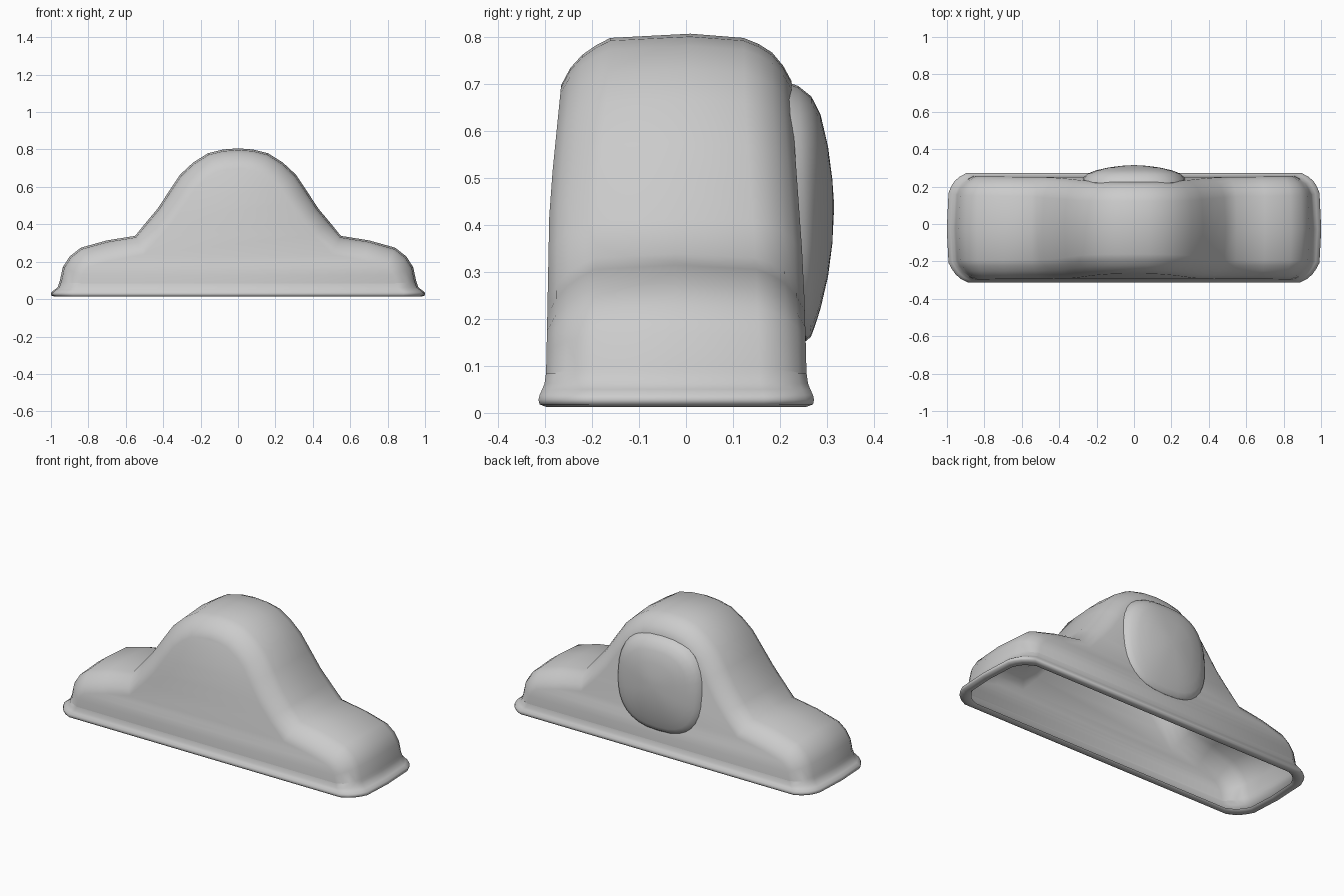
import bpy, bmesh, math
from mathutils import Vector

if "Cube" in bpy.data.objects:
    bpy.data.objects.remove(bpy.data.objects["Cube"])


def finish(bm, name, angle):
    bmesh.ops.recalc_face_normals(bm, faces=bm.faces[:])
    mesh = bpy.data.meshes.new(name)
    bm.to_mesh(mesh)
    bm.free()
    obj = bpy.data.objects.new(name, mesh)
    bpy.context.collection.objects.link(obj)
    bpy.ops.object.select_all(action='DESELECT')
    bpy.context.view_layer.objects.active = obj
    obj.select_set(True)
    bpy.ops.object.shade_smooth_by_angle(angle=math.radians(angle))
    return obj


def lerp(table, z):
    z = min(max(z, table[0][0]), table[-1][0])
    for (a, p), (b, q) in zip(table, table[1:]):
        if z <= b:
            return p + (q - p) * (z - a) / (b - a)


def bridge(bm, a, b):
    n = len(a)
    for i in range(n):
        bm.faces.new((a[i], a[(i + 1) % n], b[(i + 1) % n], b[i]))


# Hollow body: right half of the front outline, mirrored to the left
half = [(.08, .80), (.16, .78), (.24, .73), (.31, .665), (.37, .575), (.43, .483),
        (.49, .412), (.55, .338), (.70, .314), (.84, .275), (.90, .228), (.937, .17),
        (.952, .10), (.957, .085)]
outline = [Vector((-x, z)) for x, z in reversed(half)] + [Vector((0, .806))]
outline += [Vector(p) for p in half]
n = len(outline)
front_y = [(0, -.30), (.1, -.297), (.45, -.29), (.69, -.266), (.82, -.26)]
back_y = [(0, .257), (.1, .256), (.3, .25), (.65, .225), (.82, .222)]
# Rounded edge sections: side, distance in from the face, inset of the outline
sections = [(front_y, 0, .11), (front_y, .018, .073), (front_y, .042, .045),
            (front_y, .070, .025), (front_y, .10, .009), (front_y, .27, 0),
            (back_y, -.10, .009), (back_y, -.068, .022), (back_y, -.04, .040),
            (back_y, -.017, .068), (back_y, 0, .10)]
last = len(sections) - 1

bm = bmesh.new()
grid = []
for i, p in enumerate(outline):
    t = outline[min(i + 1, n - 1)] - outline[max(i - 1, 0)]
    normal = Vector((-t.y, t.x)).normalized()
    if i in (0, n - 1):
        normal = Vector((math.copysign(1, p.x), 0))
    row = []
    for table, step, inset in sections:
        q = p - normal * inset
        row.append(bm.verts.new((q.x, lerp(table, q.y) + step, q.y)))
    grid.append(row)
for a, b in zip(grid, grid[1:]):
    for k in range(last):
        bm.faces.new((a[k], a[k + 1], b[k + 1], b[k]))

# Front and back faces in horizontal strips
mid = n // 2
for k in (0, last):
    for i in range(mid):
        quad = [grid[i][k], grid[i + 1][k], grid[n - 2 - i][k], grid[n - 1 - i][k]]
        bm.faces.new(quad if i < mid - 1 else [quad[0], quad[1], quad[3]])

# Flared foot lip, rolled inward underneath around the open bottom
loop = grid[0] + grid[-1][::-1]
base = [v.co.copy() for v in loop]
cy = -.02
for sx, sy, z in [(1.008, 1.012, .062), (1.025, 1.03, .05), (1.042, 1.05, .038),
                  (1.046, 1.058, .028), (1.042, 1.05, .018), (1.02, 1.00, .013),
                  (1.0, .93, .014), (.992, .905, .022)]:
    ring = [bm.verts.new((c.x * sx, cy + (c.y - cy) * sy, z)) for c in base]
    bridge(bm, loop, ring)
    loop = ring
finish(bm, "clock_body", 60)

# Domed rounded-square cover on the back with a chamfered rim
bm = bmesh.new()
rings = []
for scale, y, tilt in [(.98, .215, .07), (1, .236, .07), (.97, .252, .05), (.89, .270, .015),
                       (.75, .286, 0), (.5, .302, 0), (.25, .311, 0)]:
    ring = []
    for j in range(32):
        a = 2 * math.pi * j / 32
        c, s = math.cos(a), math.sin(a)
        x = .275 * scale * math.copysign(abs(c) ** .78, c)
        z = .275 * scale * math.copysign(abs(s) ** .78, s)
        ring.append(bm.verts.new((x, y - tilt * z, .428 + z)))
    rings.append(ring)
for a, b in zip(rings, rings[1:]):
    bridge(bm, a, b)
tip = bm.verts.new((0, .315, .44))
for j in range(32):
    bm.faces.new((rings[-1][j], rings[-1][(j + 1) % 32], tip))
finish(bm, "back_cover", 35)
